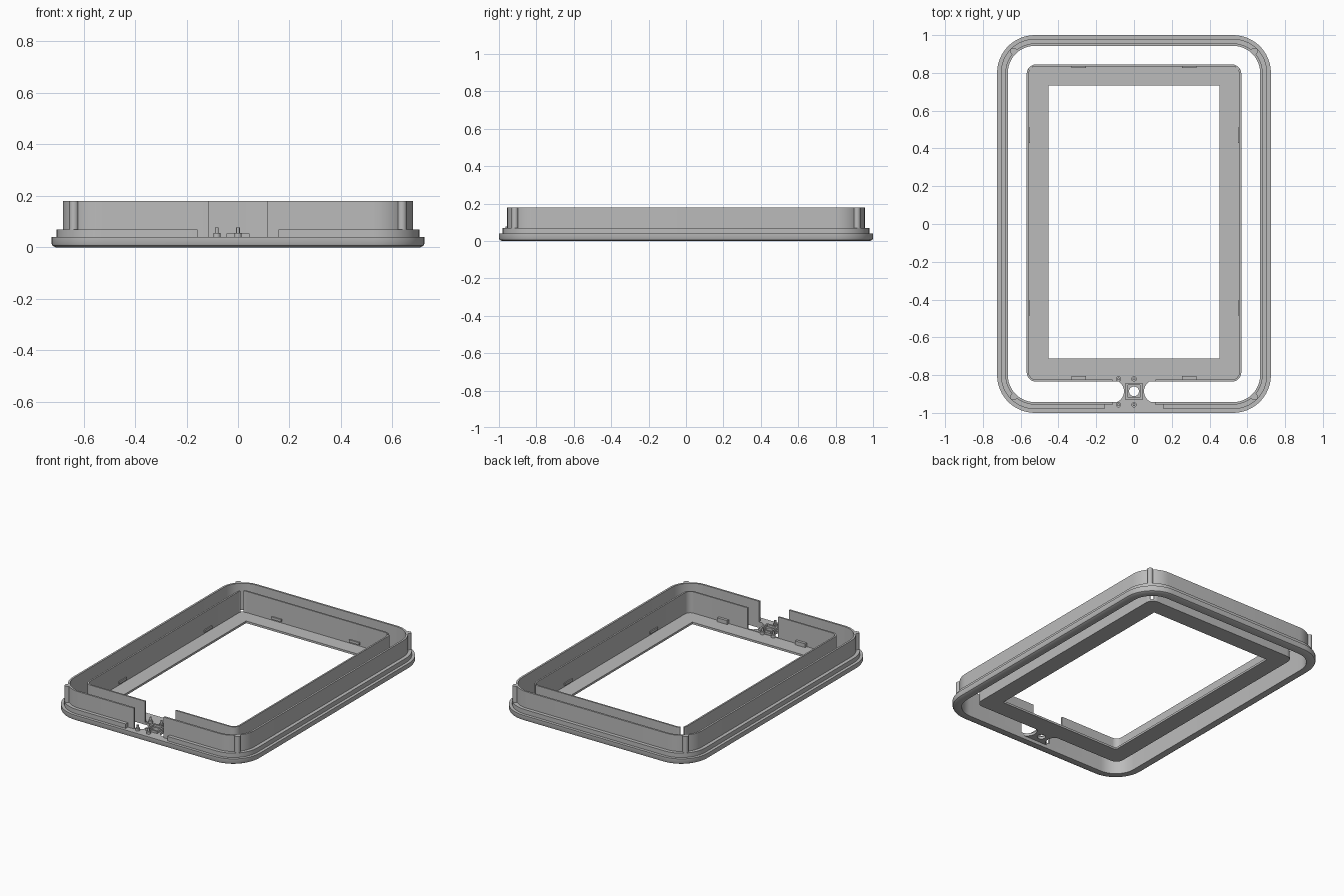
import bpy, bmesh
from math import sin, cos, pi
from mathutils import Vector

if "Cube" in bpy.data.objects:
    bpy.data.objects.remove(bpy.data.objects["Cube"])

grey = bpy.data.materials.new("plain grey")
grey.use_nodes = True
grey.diffuse_color = (0.5, 0.5, 0.5, 1)
grey.node_tree.nodes["Principled BSDF"].inputs["Base Color"].default_value = (0.5, 0.5, 0.5, 1)


def finish(obj):
    obj.data.materials.clear()
    obj.data.materials.append(grey)
    bpy.ops.object.select_all(action='DESELECT')
    obj.select_set(True)
    bpy.context.view_layer.objects.active = obj
    bpy.ops.object.shade_smooth_by_angle()
    return obj


def from_bmesh(name, bm):
    bmesh.ops.recalc_face_normals(bm, faces=bm.faces)
    mesh = bpy.data.meshes.new(name)
    bm.to_mesh(mesh)
    bm.free()
    obj = bpy.data.objects.new(name, mesh)
    bpy.context.collection.objects.link(obj)
    return finish(obj)


def rounded_path(hx, hy, r, cy=0.0, gap=0.0, steps=12):
    """Anchor and outward normal pairs, anticlockwise from the front middle."""
    path = []
    for i, (sx, sy) in enumerate([(1, -1), (1, 1), (-1, 1), (-1, -1)]):
        for k in range(steps + 1):
            a = (i - 1 + k / steps) * pi / 2
            path.append((Vector((sx * (hx - r), cy + sy * (hy - r))),
                         Vector((cos(a), sin(a)))))
    if gap:
        front = cy - hy + r
        path.insert(0, (Vector((gap, front)), Vector((0, -1))))
        path.append((Vector((-gap, front)), Vector((0, -1))))
    return path


def sweep(name, path, r, profile, closed=False):
    """Sweep an (inset, z) profile along a path."""
    bm = bmesh.new()
    rows = [[bm.verts.new((*(c + n * (r - d)), z)) for d, z in profile] for c, n in path]
    for i in range(len(rows) if closed else len(rows) - 1):
        a, b = rows[i], rows[(i + 1) % len(rows)]
        for j in range(len(profile)):
            k = (j + 1) % len(profile)
            bm.faces.new((a[j], b[j], b[k], a[k]))
    if not closed:
        bm.faces.new(rows[0])
        bm.faces.new(rows[-1])
    return from_bmesh(name, bm)


def plate(name, outlines, z0, z1):
    """Flat plate; later outlines cut holes in the first."""
    curve = bpy.data.curves.new(name, 'CURVE')
    curve.dimensions, curve.fill_mode = '2D', 'BOTH'
    curve.extrude = (z1 - z0) / 2
    for pts in outlines:
        s = curve.splines.new('POLY')
        s.points.add(len(pts) - 1)
        for p, (x, y) in zip(s.points, pts):
            p.co = (x, y, 0, 1)
        s.use_cyclic_u = True
    tmp = bpy.data.objects.new(name, curve)
    bpy.context.collection.objects.link(tmp)
    bpy.context.view_layer.update()
    mesh = bpy.data.meshes.new_from_object(tmp.evaluated_get(bpy.context.evaluated_depsgraph_get()))
    bpy.data.objects.remove(tmp)
    bm = bmesh.new()
    bm.from_mesh(mesh)
    bpy.data.meshes.remove(mesh)
    bmesh.ops.remove_doubles(bm, verts=bm.verts, dist=1e-5)
    bmesh.ops.translate(bm, verts=bm.verts, vec=(0, 0, (z0 + z1) / 2))
    return from_bmesh(name, bm)


def rect(x0, x1, y0, y1):
    return [(x0, y0), (x1, y0), (x1, y1), (x0, y1)]


def circle(x, y, r, n=24):
    return [(x + r * cos(2 * pi * i / n), y + r * sin(2 * pi * i / n)) for i in range(n)]


# Outer bezel: chamfered base, stepped ledge and tall wall
HX, HY, R = 0.725, 1.0, 0.2
sweep("outer_base", rounded_path(HX, HY, R), R,
      [(0.015, 0), (0.004, 0.006), (0, 0.014), (0, 0.04), (0.057, 0.04), (0.057, 0)], True)
sweep("outer_ledge", rounded_path(HX, HY, R, gap=0.157), R,
      [(0.02, 0.04), (0.02, 0.07), (0.05, 0.07), (0.05, 0.04)])
sweep("outer_wall", rounded_path(HX, HY, R, gap=0.112), R,
      [(0.044, 0.04), (0.044, 0.18), (0.057, 0.18), (0.057, 0.04)])

# Corner posts
for sx in (-1, 1):
    for sy in (-1, 1):
        plate(f"corner_post_{'left' if sx > 0 else 'right'}_{'back' if sy > 0 else 'front'}",
              [circle(sx * 0.638, sy * 0.915, 0.018)], 0.04, 0.18)

# Inner frame floor with its window
IX, IY, IR, CY = 0.568, 0.84, 0.05, 0.005
inner = rounded_path(IX, IY, IR, CY, gap=0.115)
plate("inner_floor", [[tuple(c + n * IR) for c, n in inner],
                      rect(-0.452, 0.452, -0.713, 0.732)], 0.022, 0.036)

# Inner wall in three runs, leaving slits at the two back corners
wall = [(0, 0.03), (0, 0.18), (0.011, 0.18), (0.011, 0.03)]
for side, run in (("left", inner[:19]), ("back", inner[22:32]), ("right", inner[35:])):
    sweep(f"inner_wall_{side}", run, IR, wall)

# Retaining tabs inside the inner wall
for s, side in ((1, "left"), (-1, "right")):
    xs = sorted((s * 0.255, s * 0.33))
    plate(f"front_tab_{side}", [rect(*xs, -0.826, -0.806)], 0.03, 0.062)
    plate(f"back_tab_{side}", [rect(*xs, 0.826, 0.836)], 0.045, 0.062)
    for y, end in ((0.47, "back"), (-0.445, "front")):
        xs = sorted((s * 0.55, s * 0.56))
        plate(f"side_tab_{side}_{end}", [rect(*xs, y - 0.04, y + 0.04)], 0.045, 0.062)

# Bridge joining frame and bezel, with concave flared sides
MID, HALF = -0.886, 0.062
flare = [(0.115 - 0.062 * cos(t), MID + HALF * sin(t))
         for t in [(-0.5 + k / 16) * pi for k in range(17)]]
hole = circle(0, MID, 0.026)
plate("bridge", [flare + [(-x, y) for x, y in reversed(flare)], hole], 0.022, 0.04)
plate("sensor_seat", [rect(-0.045, 0.045, MID - 0.045, MID + 0.045),
                      rect(-0.033, 0.033, MID - 0.033, MID + 0.033)], 0.038, 0.054)

# Stepped mounting pegs around the bridge
for x, column in ((-0.082, "right"), (0.0, "middle")):
    for y, row in ((-0.82, "back"), (-0.957, "front")):
        plate(f"peg_base_{column}_{row}", [circle(x, y, 0.014)], 0.034, 0.055)
        plate(f"peg_pin_{column}_{row}", [circle(x, y, 0.007, 16)], 0.055, 0.076)
